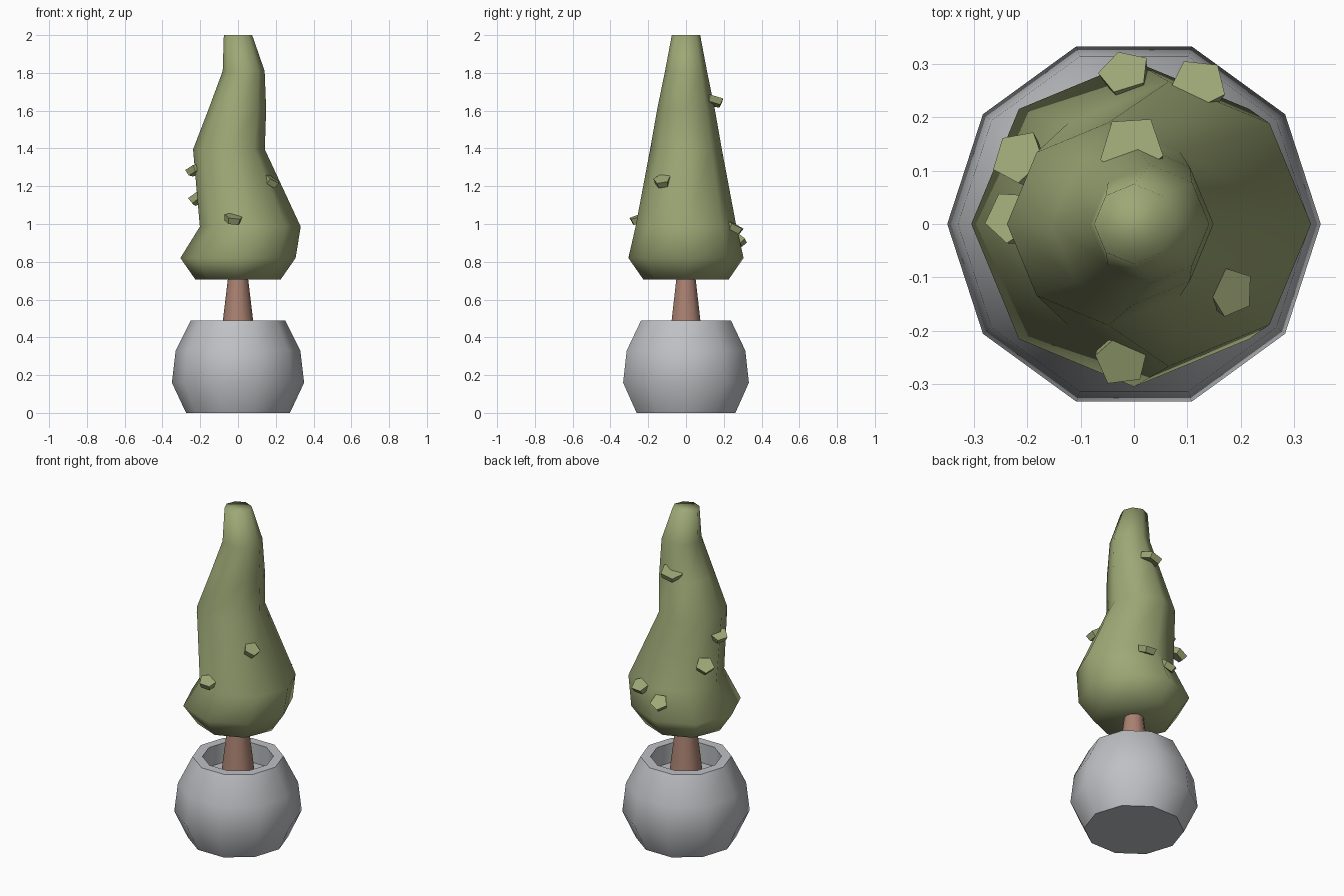
import bpy, bmesh, math
from mathutils import Vector

cube = bpy.data.objects.get("Cube")
if cube:
    bpy.data.objects.remove(cube)


def material(name, rgb):
    m = bpy.data.materials.new(name)
    m.use_nodes = True
    m.diffuse_color = (*rgb, 1)
    m.node_tree.nodes["Principled BSDF"].inputs["Base Color"].default_value = (*rgb, 1)
    return m


green = material("leaf_green", (0.34, 0.39, 0.18))
grey = material("pot_grey", (0.52, 0.53, 0.55))
brown = material("bark_brown", (0.40, 0.22, 0.165))


def finish(bm, name, mat, smooth_angle=None):
    bmesh.ops.recalc_face_normals(bm, faces=bm.faces)
    mesh = bpy.data.meshes.new(name)
    bm.to_mesh(mesh)
    bm.free()
    mesh.materials.append(mat)
    obj = bpy.data.objects.new(name, mesh)
    bpy.context.collection.objects.link(obj)
    if smooth_angle:
        bpy.ops.object.select_all(action="DESELECT")
        obj.select_set(True)
        bpy.context.view_layer.objects.active = obj
        bpy.ops.object.shade_smooth_by_angle(angle=math.radians(smooth_angle))
    return obj


def lathe(name, rings, sides, mat, smooth_angle):
    """Stack of capped rings, each given as (x offset, radius, z)."""
    bm = bmesh.new()
    loops = []
    for cx, r, z in rings:
        loops.append([bm.verts.new((cx + r * math.cos(math.tau * i / sides),
                                    r * math.sin(math.tau * i / sides), z))
                      for i in range(sides)])
    for a, b in zip(loops, loops[1:]):
        for i in range(sides):
            j = (i + 1) % sides
            bm.faces.new((a[i], a[j], b[j], b[i]))
    bm.faces.new(loops[0][::-1])
    bm.faces.new(loops[-1])
    return finish(bm, name, mat, smooth_angle)


# Faceted pot with a hollow rim and inner floor
lathe("pot", [(0, 0.275, 0), (0, 0.35, 0.16), (0, 0.33, 0.33), (0, 0.25, 0.49),
              (0, 0.195, 0.49), (0, 0.2, 0.37)], 10, grey, 40)

# Tapered trunk
lathe("trunk", [(0, 0.095, 0.36), (0, 0.08, 0.49), (0, 0.05, 0.74)], 10, brown, 40)

# Swaying foliage body
lathe("foliage", [(0, 0.225, 0.705), (0, 0.305, 0.82), (0.065, 0.267, 0.986),
                  (-0.048, 0.19, 1.395), (-0.003, 0.152, 1.61),
                  (0.03, 0.111, 1.81), (0, 0.075, 2.0)], 8, green, 100)


# Small five-sided leaf chips stuck into the foliage
def leaf(name, centre, normal, radius, spin):
    bm = bmesh.new()
    bmesh.ops.create_cone(bm, cap_ends=True, segments=5, radius1=radius * 0.85,
                          radius2=radius, depth=0.035)
    turn = Vector(normal).to_track_quat("Z", "Y").to_matrix().to_4x4()
    for v in bm.verts:
        angle = math.atan2(v.co.y, v.co.x) + spin
        r = math.hypot(v.co.x, v.co.y)
        v.co = turn @ Vector((r * math.cos(angle), r * math.sin(angle), v.co.z))
        v.co += Vector(centre)
    finish(bm, name, green)


leaves = [
    ((-0.025, -0.25, 1.025), (0.15, -0.3, 0.95), 0.052, 0.9),
    ((0.175, -0.125, 1.225), (0.5, -0.15, 0.8), 0.048, 0.3),
    ((-0.21, 0.12, 1.135), (-0.4, 0.35, 0.8), 0.054, 0.5),
    ((-0.225, 0.01, 1.285), (-0.35, 0.25, 0.9), 0.052, 0.2),
    ((-0.015, 0.275, 0.92), (-0.2, 0.6, 0.75), 0.05, 0.6),
    ((0.12, 0.255, 0.98), (0.05, 0.45, 0.85), 0.054, 0.0),
    ((0.0, 0.14, 1.65), (-0.25, 0.2, 0.95), 0.064, 0.4),
]
for number, spec in enumerate(leaves, 1):
    leaf(f"leaf_{number}", *spec)
